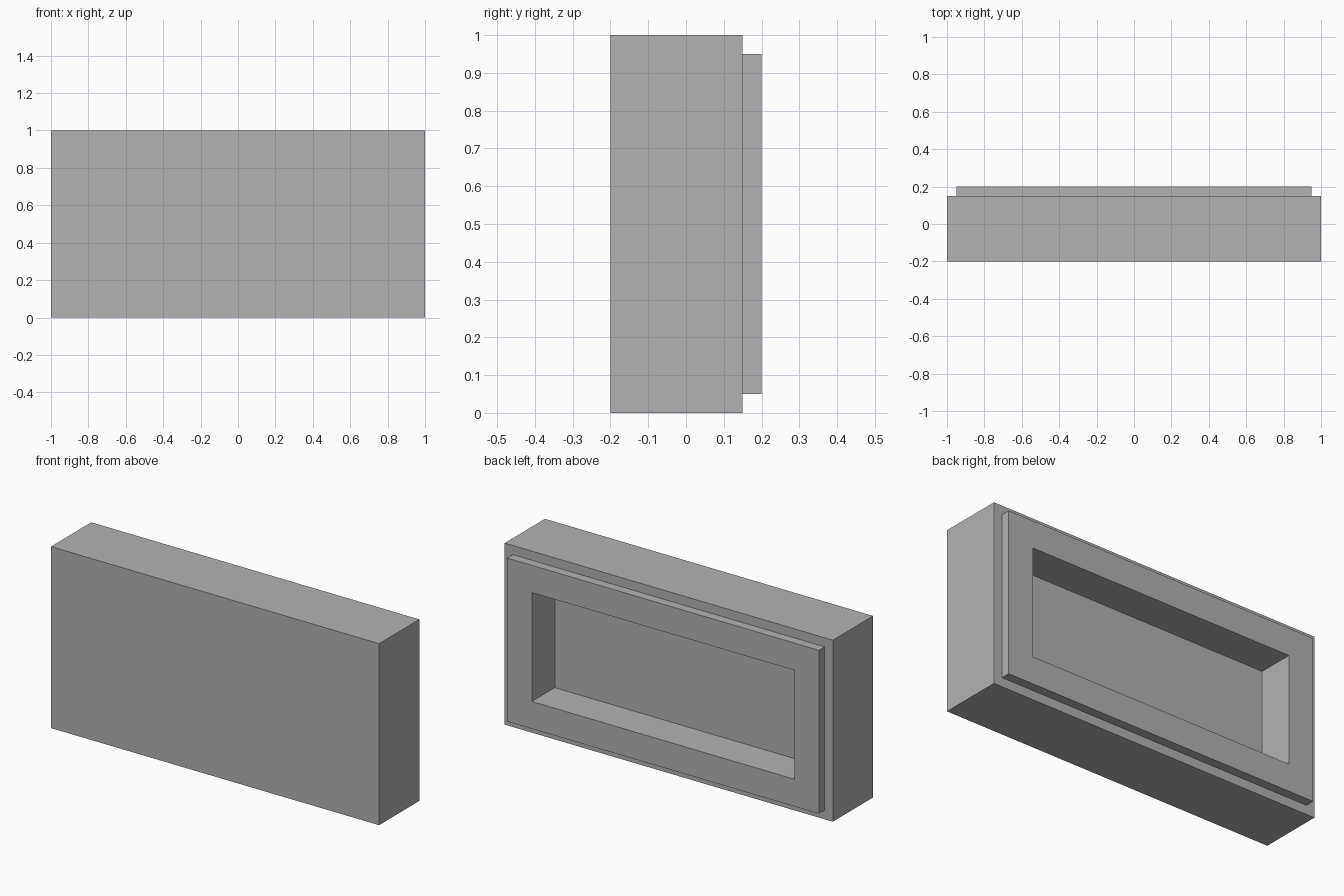
import bpy, bmesh
from mathutils import Matrix, Vector

if "Cube" in bpy.data.objects:
    bpy.data.objects.remove(bpy.data.objects["Cube"])

grey = bpy.data.materials.new("plain grey")
grey.diffuse_color = (0.448, 0.448, 0.448, 1)
grey.use_nodes = True
grey.node_tree.nodes["Principled BSDF"].inputs["Base Color"].default_value = grey.diffuse_color

bm = bmesh.new()

# Main slab: x -1..1, y -0.2..0.15, z 0..1
bmesh.ops.create_cube(bm, size=1, matrix=Matrix.Translation((0, -0.025, 0.5))
                      @ Matrix.Diagonal((2, 0.35, 1, 1)))
bm.normal_update()
back = max(bm.faces, key=lambda f: f.calc_center_median().y)


def inset_and_push(face, border, depth):
    """Inset a back face by a border, then step its middle along y."""
    bmesh.ops.inset_region(bm, faces=[face], thickness=border, use_even_offset=True)
    made = bmesh.ops.extrude_discrete_faces(bm, faces=[face])["faces"][0]
    bmesh.ops.translate(bm, verts=made.verts, vec=Vector((0, depth, 0)))
    bm.normal_update()
    return made


# Raised rim plate, then the deep rectangular recess inside it
back = inset_and_push(back, 0.05, 0.05)
back = inset_and_push(back, 0.15, -0.2)
bmesh.ops.recalc_face_normals(bm, faces=bm.faces)

mesh = bpy.data.meshes.new("recessed_panel")
bm.to_mesh(mesh)
bm.free()
mesh.materials.append(grey)
bpy.context.collection.objects.link(bpy.data.objects.new("recessed_panel", mesh))
